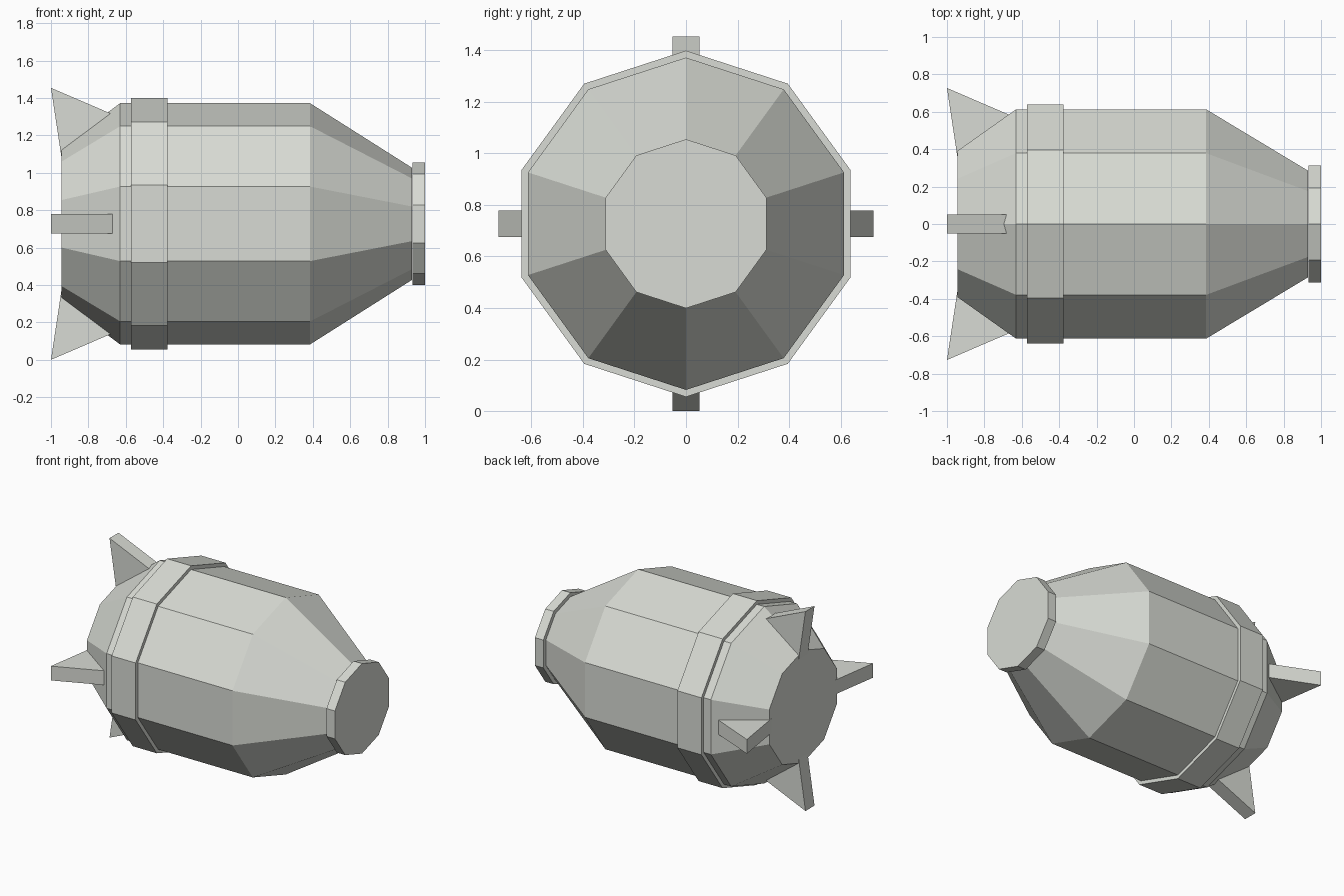
import bpy, bmesh, math
from mathutils import Matrix

if "Cube" in bpy.data.objects:
    bpy.data.objects.remove(bpy.data.objects["Cube"])

ZC = 0.727   # height of the long axis
SIDES = 10

grey = bpy.data.materials.new("pale grey")
grey.diffuse_color = (0.69, 0.71, 0.66, 1)
grey.use_nodes = True
grey.node_tree.nodes["Principled BSDF"].inputs["Base Color"].default_value = grey.diffuse_color


def finish(name, bm):
    bmesh.ops.recalc_face_normals(bm, faces=bm.faces)
    mesh = bpy.data.meshes.new(name)
    bm.to_mesh(mesh)
    bm.free()
    mesh.materials.append(grey)
    obj = bpy.data.objects.new(name, mesh)
    obj.location.z = ZC
    bpy.context.collection.objects.link(obj)
    return obj


def lathe(name, profile):
    """Ten-sided solid around the x axis from (x, radius) pairs."""
    bm = bmesh.new()
    rings = []
    for x, r in profile:
        angles = [math.tau * i / SIDES for i in range(SIDES)]
        rings.append([bm.verts.new((x, r * math.sin(a), r * math.cos(a))) for a in angles])
    for a, b in zip(rings, rings[1:]):
        for i in range(SIDES):
            j = (i + 1) % SIDES
            bm.faces.new((a[i], a[j], b[j], b[i]))
    bm.faces.new(rings[0])
    bm.faces.new(rings[-1])
    return finish(name, bm)


def fin(name, turn):
    """Triangular wedge with its root sunk into the tapered tail."""
    bm = bmesh.new()
    outline = [(-1.0, 0.727), (-0.60, 0.555), (-0.94, 0.33)]
    left = [bm.verts.new((x, -0.052, z)) for x, z in outline]
    right = [bm.verts.new((x, 0.052, z)) for x, z in outline]
    bm.faces.new(left)
    bm.faces.new(right)
    for i in range(3):
        j = (i + 1) % 3
        bm.faces.new((left[i], left[j], right[j], right[i]))
    bm.transform(Matrix.Rotation(turn, 4, 'X'))
    return finish(name, bm)


# Barrel-shaped body with tapered tail and nose
lathe("body", [(-0.945, 0.41), (-0.63, 0.645), (0.385, 0.645), (0.93, 0.30)])

# Raised band and flat nose cap
lathe("band", [(-0.572, 0.672), (-0.378, 0.672)])
lathe("nose_cap", [(0.932, 0.328), (1.0, 0.328)])

# Four tail fins
for i, side in enumerate(("top", "left", "bottom", "right")):
    fin(side + "_fin", i * math.pi / 2)
